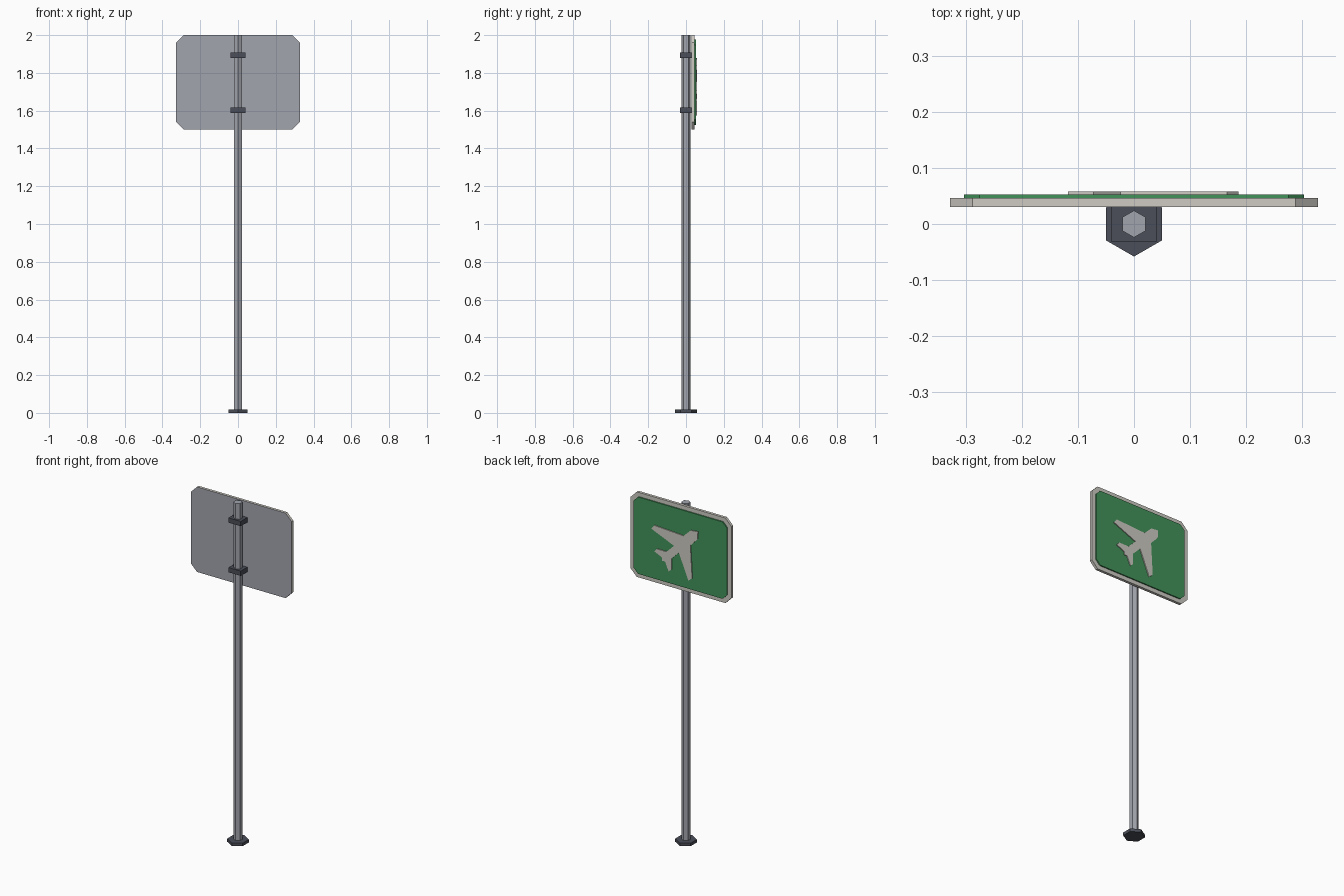
import bpy, bmesh, math

if "Cube" in bpy.data.objects:
    bpy.data.objects.remove(bpy.data.objects["Cube"])


def material(name, rgb):
    m = bpy.data.materials.new(name)
    m.diffuse_color = (*rgb, 1)
    m.use_nodes = True
    m.node_tree.nodes["Principled BSDF"].inputs["Base Color"].default_value = m.diffuse_color
    return m


STEEL = material("grey steel", (0.36, 0.375, 0.42))
DARK = material("dark metal", (0.07, 0.077, 0.098))
RIM = material("warm white", (0.62, 0.595, 0.55))
GREEN = material("sign green", (0.055, 0.29, 0.10))


def finish(bm, name, *mats):
    bmesh.ops.recalc_face_normals(bm, faces=bm.faces)
    me = bpy.data.meshes.new(name)
    bm.to_mesh(me)
    bm.free()
    for m in mats:
        me.materials.append(m)
    ob = bpy.data.objects.new(name, me)
    bpy.context.collection.objects.link(ob)
    return ob


def prism(name, outline, axis, lo, hi, mat):
    """Extrude a 2D outline along y (x, z outline) or z (x, y outline)."""
    bm = bmesh.new()
    at = (lambda u, v: (u, lo, v)) if axis == "y" else (lambda u, v: (u, v, lo))
    face = bm.faces.new([bm.verts.new(at(u, v)) for u, v in outline])
    new = bmesh.ops.extrude_face_region(bm, geom=[face])["geom"]
    step = (0, hi - lo, 0) if axis == "y" else (0, 0, hi - lo)
    bmesh.ops.translate(bm, vec=step,
                        verts=[g for g in new if isinstance(g, bmesh.types.BMVert)])
    return finish(bm, name, mat)


def hexagon(r):
    return [(r * math.sin(i * math.pi / 3), r * math.cos(i * math.pi / 3)) for i in range(6)]


def cut_rectangle(w, h, c, cz=1.75):
    """Rectangle with cut corners, centred at x = 0 and z = cz."""
    quarter = [(w, h - c), (w - c, h)]
    pts = quarter + [(-x, z) for x, z in quarter[::-1]]
    pts += [(-x, -z) for x, z in pts]
    return [(x, z + cz) for x, z in pts]


# Foot and post
prism("base_plate", hexagon(0.058), "z", 0, 0.018, DARK)
prism("post", hexagon(0.024), "z", 0.004, 2.0, STEEL)

# Clamps holding the board to the post
for name, z in (("lower_clamp", 1.602), ("upper_clamp", 1.894)):
    prism(name, [(-0.04, -0.032), (0.04, -0.032), (0.04, 0.031), (-0.04, 0.031)],
          "z", z - 0.014, z + 0.014, DARK)

# Board: light edge and face, bare metal on the post side
board = prism("board", cut_rectangle(0.328, 0.25, 0.04), "y", 0.03, 0.046, RIM)
board.data.materials.append(STEEL)
for p in board.data.polygons:
    if p.normal.y < -0.9:
        p.material_index = 1

# Green panel
prism("green_panel", cut_rectangle(0.303, 0.226, 0.028), "y", 0.045, 0.053, GREEN)

# Airplane symbol: half outline from nose to tail, mirrored across the diagonal
half = [(0.05, 0.008), (0.098, 0.053), (0.288, 0.042), (0.308, 0.066), (0.16, 0.128),
        (0.208, 0.176), (0.272, 0.176), (0.288, 0.195), (0.236, 0.218)]
plane = [(0.004, 0.004)] + half + [(0.237, 0.237)] + [(b, a) for a, b in half[::-1]]
prism("airplane_symbol", [(a - 0.122, 1.882 - b) for a, b in plane], "y", 0.052, 0.058, RIM)
